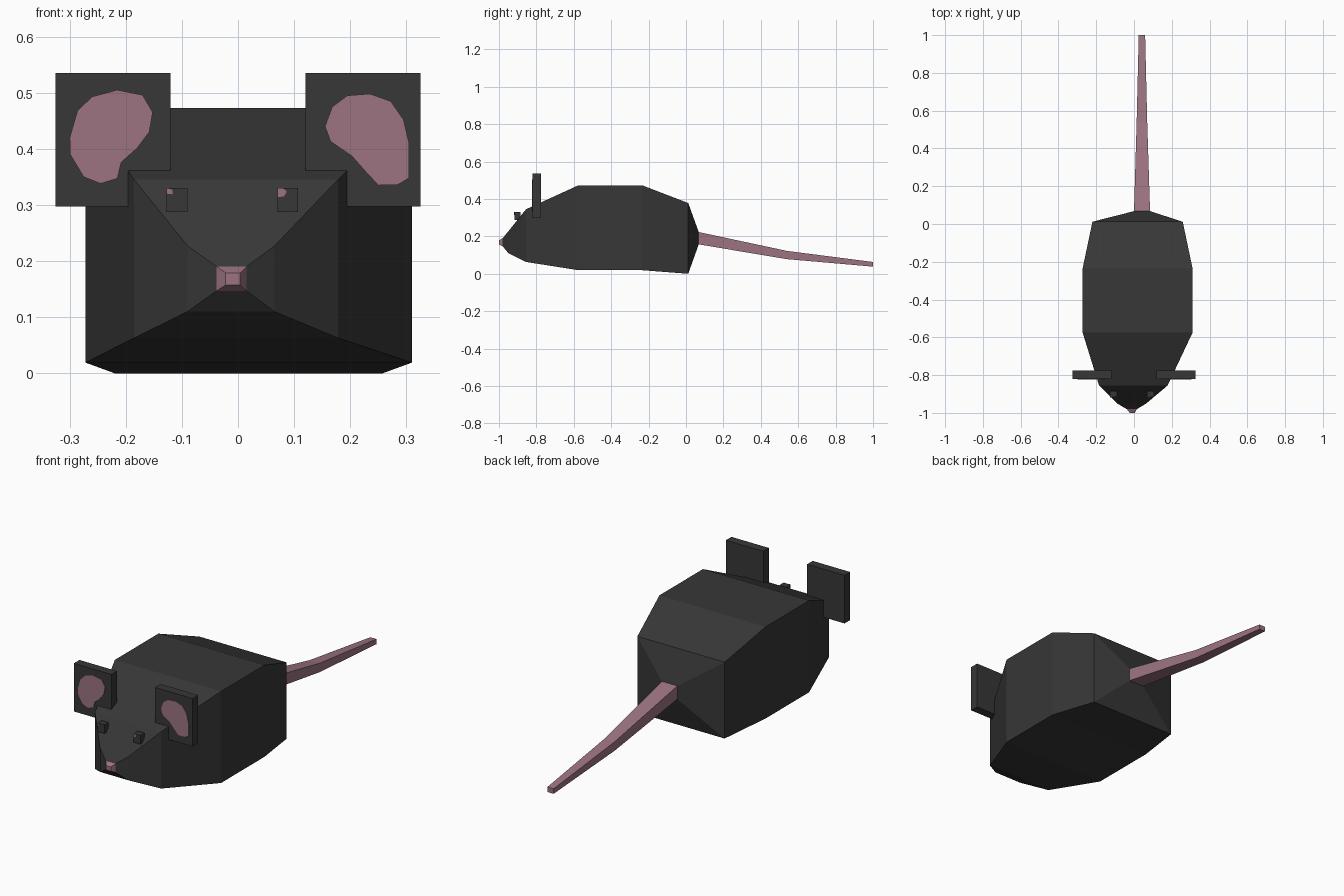
import bpy, bmesh

if "Cube" in bpy.data.objects:
    bpy.data.objects.remove(bpy.data.objects["Cube"])


def material(name, rgb):
    m = bpy.data.materials.new(name)
    m.diffuse_color = (*rgb, 1)
    m.use_nodes = True
    m.node_tree.nodes["Principled BSDF"].inputs["Base Color"].default_value = m.diffuse_color
    return m


charcoal = material("charcoal fur", (0.038, 0.038, 0.038))
pink = material("dusty pink skin", (0.335, 0.175, 0.222))


def finish(name, bm, mat):
    bmesh.ops.recalc_face_normals(bm, faces=bm.faces[:])
    me = bpy.data.meshes.new(name)
    bm.to_mesh(me)
    bm.free()
    me.materials.append(mat)
    ob = bpy.data.objects.new(name, me)
    bpy.context.collection.objects.link(ob)
    return ob


def loft(name, sections, mat):
    """Skin closed rectangular sections (y, x0, x1, z0, z1)."""
    bm = bmesh.new()
    rings = [[bm.verts.new(p) for p in ((x0, y, z0), (x1, y, z0), (x1, y, z1), (x0, y, z1))]
             for y, x0, x1, z0, z1 in sections]
    for a, b in zip(rings, rings[1:]):
        for i in range(4):
            j = (i + 1) % 4
            bm.faces.new((a[i], a[j], b[j], b[i]))
    bm.faces.new(rings[0])
    bm.faces.new(rings[-1])
    return finish(name, bm, mat)


def box(name, x, y, z, mat):
    return loft(name, [(y[0], *x, *z), (y[1], *x, *z)], mat)


def plate(name, outline, y, mat, depth=0.004):
    """Thin painted patch on a front-facing surface at y."""
    bm = bmesh.new()
    face = bm.faces.new([bm.verts.new((x, y - depth, z)) for x, z in outline])
    ext = bmesh.ops.extrude_face_region(bm, geom=[face], use_keep_orig=True)
    for g in ext["geom"]:
        if isinstance(g, bmesh.types.BMVert):
            g.co.y = y + 0.001
    return finish(name, bm, mat)


# Sections shared between body and its pink ends
muzzle = (-0.98, -0.038, 0.015, 0.147, 0.19)
rump = (0.068, 0.0, 0.085, 0.157, 0.223)

# Body and head
loft("body", [
    muzzle,
    (-0.95, -0.09, 0.065, 0.11, 0.227),
    (-0.855, -0.185, 0.178, 0.063, 0.345),
    (-0.575, -0.272, 0.31, 0.019, 0.473),
    (-0.235, -0.272, 0.31, 0.019, 0.473),
    (0.012, -0.22, 0.258, 0.0, 0.378),
    rump], charcoal)

# Nose and tail
loft("nose", [(-1.0, -0.022, 0.004, 0.157, 0.179), muzzle], pink)
loft("tail", [rump,
              (0.54, 0.014, 0.07, 0.078, 0.122),
              (1.0, 0.025, 0.059, 0.038, 0.063)], pink)

# Ears and eyes
for side, s in (("left", -1), ("right", 1)):
    box(side + "_ear", sorted((s * 0.12, s * 0.325)), (-0.82, -0.776), (0.297, 0.535), charcoal)
    cx = -0.01 + s * 0.0985
    box(side + "_eye", (cx - 0.0185, cx + 0.0185), (-0.917, -0.884), (0.287, 0.33), charcoal)

# Pink inner ears
plate("left_inner_ear", [
    (-0.30, 0.42), (-0.286, 0.468), (-0.26, 0.493), (-0.215, 0.505), (-0.17, 0.496),
    (-0.152, 0.465), (-0.158, 0.43), (-0.18, 0.401), (-0.208, 0.376), (-0.215, 0.347),
    (-0.245, 0.338), (-0.275, 0.35), (-0.299, 0.39)], -0.82, pink)
plate("right_inner_ear", [
    (0.155, 0.44), (0.168, 0.475), (0.195, 0.495), (0.235, 0.498), (0.272, 0.485),
    (0.295, 0.452), (0.305, 0.41), (0.305, 0.348), (0.285, 0.336), (0.25, 0.335),
    (0.225, 0.362), (0.203, 0.387), (0.165, 0.413)], -0.82, pink)

# Pink eye glints
plate("left_eye_glint", [(-0.127, 0.33), (-0.127, 0.32), (-0.116, 0.319), (-0.117, 0.327)],
      -0.917, pink, 0.002)
plate("right_eye_glint", [(0.07, 0.33), (0.07, 0.314), (0.082, 0.315), (0.087, 0.324), (0.08, 0.33)],
      -0.917, pink, 0.002)
